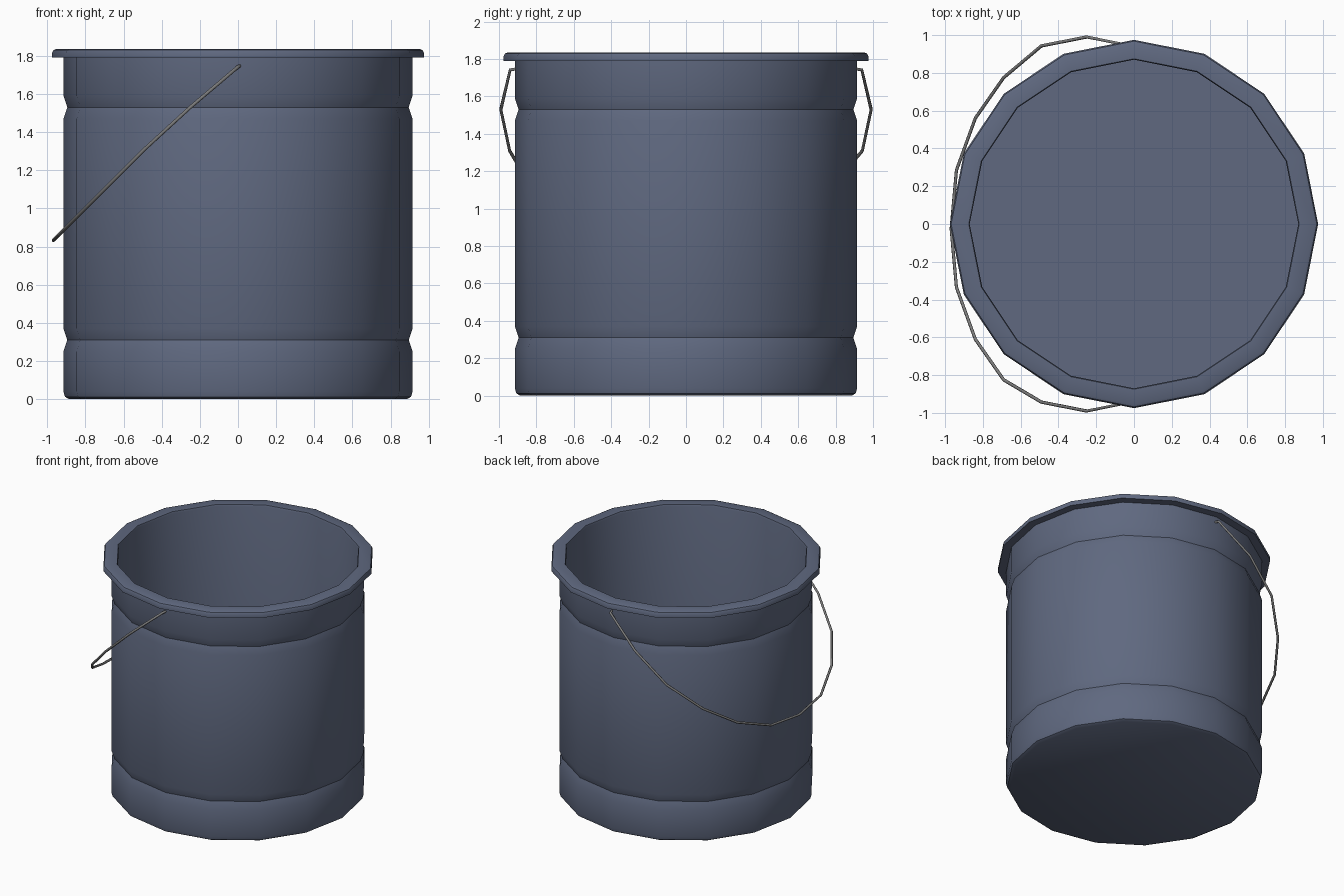
import bpy, bmesh, math

if "Cube" in bpy.data.objects:
    bpy.data.objects.remove(bpy.data.objects["Cube"])

SIDES = 16

def material(name, rgb):
    m = bpy.data.materials.new(name)
    m.diffuse_color = (*rgb, 1)
    m.use_nodes = True
    m.node_tree.nodes["Principled BSDF"].inputs["Base Color"].default_value = m.diffuse_color
    return m

def lathe(name, profile, mat):
    """Revolve a (radius, z) profile, capping both ends with flat polygons."""
    bm = bmesh.new()
    rings = [[bm.verts.new((r * math.cos(2 * math.pi * i / SIDES),
                            r * math.sin(2 * math.pi * i / SIDES), z))
              for i in range(SIDES)] for r, z in profile]
    for a, b in zip(rings, rings[1:]):
        for i in range(SIDES):
            j = (i + 1) % SIDES
            bm.faces.new((a[i], a[j], b[j], b[i]))
    bm.faces.new(rings[0][::-1])
    bm.faces.new(rings[-1])
    bmesh.ops.recalc_face_normals(bm, faces=bm.faces)
    me = bpy.data.meshes.new(name)
    bm.to_mesh(me)
    bm.free()
    ob = bpy.data.objects.new(name, me)
    bpy.context.collection.objects.link(ob)
    me.materials.append(mat)
    bpy.ops.object.select_all(action='DESELECT')
    ob.select_set(True)
    bpy.context.view_layer.objects.active = ob
    bpy.ops.object.shade_smooth_by_angle(angle=math.radians(30))
    return ob

def groove(z):
    return [(0.915, z - 0.06), (0.895, z), (0.915, z + 0.06)]

# Bucket shell: base, two pressed grooves, rolled rim, straight inner wall, floor
profile = ([(0.885, 0), (0.907, 0.012), (0.915, 0.04)]
           + groove(0.31) + groove(1.53)
           + [(0.915, 1.79), (0.975, 1.79), (0.975, 1.815), (0.968, 1.829),
              (0.955, 1.835), (0.875, 1.835), (0.87, 1.82), (0.87, 0.04)])
lathe("bucket", profile, material("blue_metal", (0.115, 0.14, 0.215)))

# Wire handle hanging against the left side, mirrored about y = 0
half = [(0.01, 0.90, 1.748), (0.0, 0.94, 1.742), (-0.25, 0.99, 1.53),
        (-0.49, 0.943, 1.31), (-0.69, 0.80, 1.11), (-0.84, 0.585, 0.96),
        (-0.94, 0.31, 0.86)]
path = half + [(-0.968, 0, 0.832)] + [(x, -y, z) for x, y, z in reversed(half)]
cu = bpy.data.curves.new("wire_handle", 'CURVE')
cu.dimensions = '3D'
cu.bevel_depth = 0.009
cu.bevel_resolution = 1
cu.use_fill_caps = True
sp = cu.splines.new('POLY')
sp.points.add(len(path) - 1)
for p, co in zip(sp.points, path):
    p.co = (co[0], co[1] - 0.025 * (abs(co[1]) < 0.9), co[2], 1)
cu.materials.append(material("wire_grey", (0.2, 0.2, 0.2)))
handle = bpy.data.objects.new("wire_handle", cu)
bpy.context.collection.objects.link(handle)
